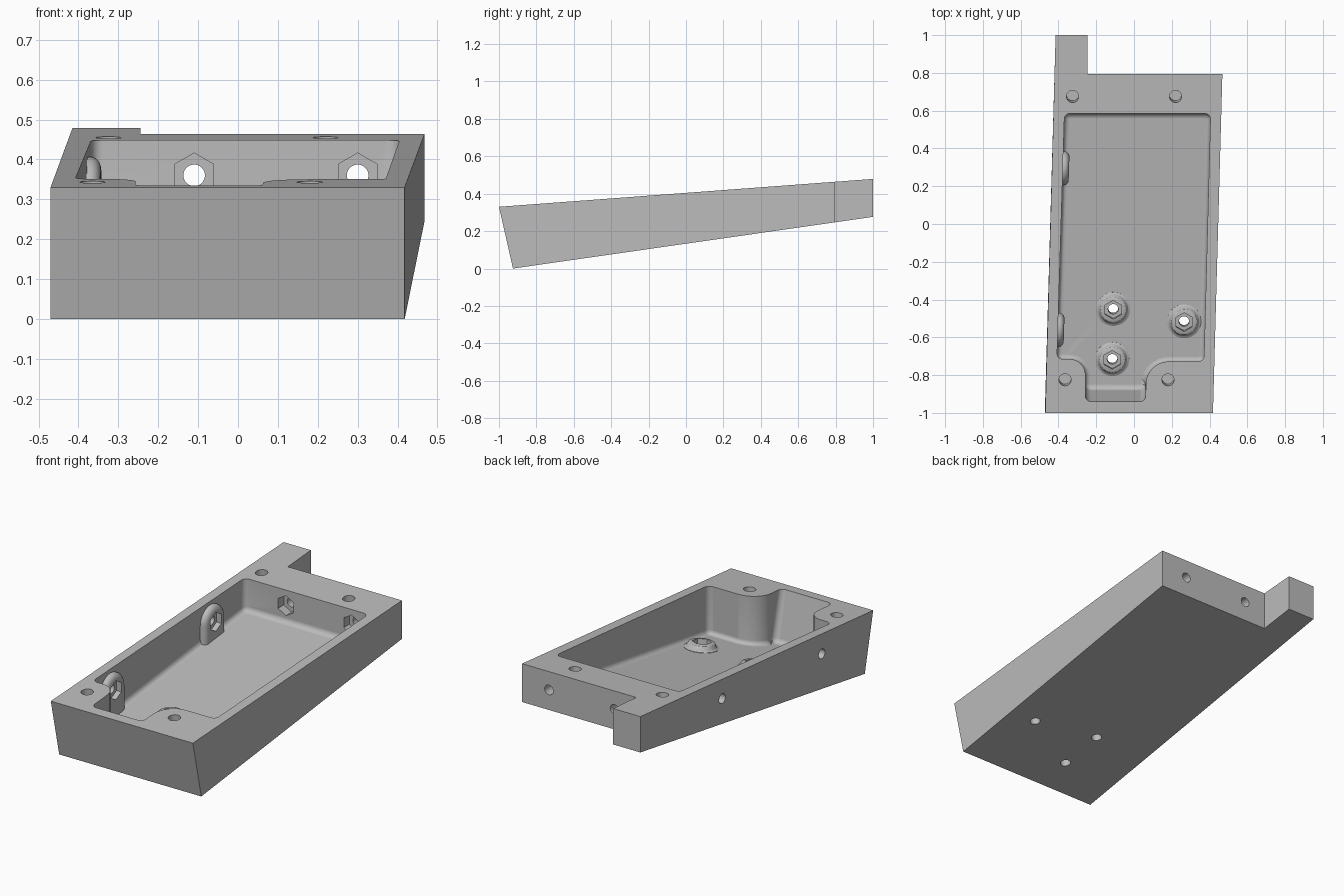
import bpy, bmesh, math
from mathutils import Vector, Matrix

if "Cube" in bpy.data.objects:
    bpy.data.objects.remove(bpy.data.objects["Cube"], do_unlink=True)

TOP_SLOPE, BASE_SLOPE, FLOOR = 0.0745, 0.1435, 0.05


def top_z(y):
    return 0.33 + TOP_SLOPE * (y + 1)


def base_z(y):
    return BASE_SLOPE * (y + 0.925)


def make_object(name, bm):
    bmesh.ops.recalc_face_normals(bm, faces=bm.faces[:])
    mesh = bpy.data.meshes.new(name)
    bm.to_mesh(mesh)
    bm.free()
    obj = bpy.data.objects.new(name, mesh)
    bpy.context.collection.objects.link(obj)
    return obj


def loft(name, rings, frame=Matrix(), bevel=0):
    """Skin a stack of 3D rings, cap both ends, optionally round the first rim."""
    bm = bmesh.new()
    loops = [[bm.verts.new(frame @ Vector(p)) for p in ring] for ring in rings]
    n = len(loops[0])
    for a, b in zip(loops, loops[1:]):
        for i in range(n):
            j = (i + 1) % n
            bm.faces.new((a[i], a[j], b[j], b[i]))
    first = bm.faces.new(loops[0])
    bm.faces.new(loops[-1])
    if bevel:
        bmesh.ops.recalc_face_normals(bm, faces=bm.faces[:])
        bmesh.ops.bevel(bm, geom=list(first.edges), offset=bevel, segments=5,
                        profile=0.5, affect='EDGES')
    return make_object(name, bm)


def rounded(corners, steps=8):
    """Polygon with a fillet radius at each corner."""
    out = []
    for i, (x, y, r) in enumerate(corners):
        p = Vector((x, y))
        u = (Vector(corners[i - 1][:2]) - p).normalized()
        v = (Vector(corners[(i + 1) % len(corners)][:2]) - p).normalized()
        half = u.angle(v) / 2
        centre = p + (u + v).normalized() * (r / math.sin(half))
        reach = r / math.tan(half)
        a, b = p + u * reach - centre, p + v * reach - centre
        sweep = b.angle_signed(a)
        for k in range(steps + 1):
            out.append(centre + Matrix.Rotation(sweep * k / steps, 2) @ a)
    return out


def circle(r, h, n=40, turn=0.0):
    return [(r * math.cos(turn + math.tau * i / n),
             r * math.sin(turn + math.tau * i / n), h) for i in range(n)]


def arch(r, h, drop, n=20):
    arc = [(r * math.cos(math.pi * i / n), r * math.sin(math.pi * i / n), h)
           for i in range(n + 1)]
    return arc + [(-r, -drop, h), (r, -drop, h)]


def frame_at(loc, normal, up):
    z = Vector(normal).normalized()
    x = Vector(up).cross(z).normalized()
    rot = Matrix((x, z.cross(x), z)).transposed().to_4x4()
    return Matrix.Translation(loc) @ rot


# Wedge-shaped body with a corner tab
outline = [(-0.47, -1), (0.418, -1), (0.468, 0.795),
           (-0.245, 0.795), (-0.245, 1), (-0.415, 1)]
low = [(x, max(y, -0.925)) for x, y in outline]
body = loft("tray_body", [[(x, y, base_z(y)) for x, y in low],
                          [(x, y, top_z(y)) for x, y in outline]])


def combine(tool, operation):
    mod = body.modifiers.new("combine", 'BOOLEAN')
    mod.operation, mod.solver, mod.object = operation, 'EXACT', tool
    bpy.context.view_layer.objects.active = body
    bpy.ops.object.modifier_apply(modifier=mod.name)
    bpy.data.objects.remove(tool, do_unlink=True)


# Pocket with filleted floor, leaning front wall and two corner posts
pocket = rounded([(-0.257, -0.94, 0.03), (0.061, -0.94, 0.03),
                  (0.065, -0.728, 0.12), (0.37, -0.728, 0.03),
                  (0.405, 0.585, 0.03), (-0.368, 0.585, 0.03),
                  (-0.408, -0.715, 0.03), (-0.257, -0.715, 0.085)])


def lean(p, amount):
    return p.y + (amount if p.y < -0.9 else 0)


pocket_low = [(p.x, lean(p, 0.065), base_z(lean(p, 0.065)) + FLOOR) for p in pocket]
pocket_high = [(p.x, lean(p, -0.012), top_z(p.y) + 0.05) for p in pocket]
combine(loft("pocket_cutter", [pocket_low, pocket_high], bevel=0.025), 'DIFFERENCE')


def drill(frame, start, length, r=0.027):
    combine(loft("drill", [circle(r, start - length), circle(r, start)], frame),
            'DIFFERENCE')


def nut_recess(frame, face, depth, r=0.053):
    ring = [circle(r, h, 6, math.pi / 2) for h in (face - depth, face + 0.02)]
    combine(loft("nut_cutter", ring, frame), 'DIFFERENCE')


# Floor bosses with nut recesses and through holes
floor_profile = [(0.09, -0.02), (0.09, 0.002), (0.079, 0.008), (0.074, 0.018),
                 (0.068, 0.028), (0.058, 0.033)]
for x, y in [(-0.11, -0.45), (-0.115, -0.715), (0.265, -0.515)]:
    f = frame_at((x, y, base_z(y) + FLOOR), (0, -BASE_SLOPE, 1), (0, 1, 0))
    combine(loft("floor_boss", [circle(r, h) for r, h in floor_profile], f), 'UNION')
    nut_recess(f, 0.033, 0.03, 0.05)
    drill(f, 0.04, 0.14)

# Arched bosses on the side wall
wall_profile = [(0.09, -0.02), (0.09, 0.01), (0.086, 0.02), (0.078, 0.028), (0.066, 0.033)]
for y, z in [(0.295, 0.317), (-0.56, 0.25)]:
    f = frame_at((-0.386 + 0.0308 * y, y, z), (1, -0.031, 0), (0, 0, 1))
    drop = z - base_z(y) - FLOOR + 0.015
    combine(loft("wall_boss", [arch(r, h, drop) for r, h in wall_profile], f), 'UNION')
    nut_recess(f, 0.033, 0.03)
    drill(f, 0.04, 0.16)

# Nut recesses and holes through the thick back wall
for x in (-0.11, 0.30):
    f = frame_at((x, 0.585, 0.36), (0, -1, 0), (0, 0, 1))
    nut_recess(f, 0, 0.05, 0.056)
    drill(f, 0.02, 0.3)

# Blind screw holes in the rim
for x, y in [(-0.325, 0.675), (0.22, 0.675), (-0.365, -0.825), (0.18, -0.825)]:
    f = frame_at((x, y, top_z(y)), (0, -TOP_SLOPE, 1), (0, 1, 0))
    drill(f, 0.02, 0.15, 0.032)

# Single grey material
grey = bpy.data.materials.new("plain_grey")
grey.use_nodes = True
colour = (0.5, 0.5, 0.5, 1)
grey.diffuse_color = colour
grey.node_tree.nodes["Principled BSDF"].inputs["Base Color"].default_value = colour
body.data.materials.clear()
body.data.materials.append(grey)

# Smooth fillets and holes, flat large faces
bpy.ops.object.select_all(action='DESELECT')
body.select_set(True)
bpy.context.view_layer.objects.active = body
bpy.ops.object.shade_smooth_by_angle(angle=math.radians(32))
for poly in body.data.polygons:
    poly.material_index = 0
    if poly.area > 0.03:
        poly.use_smooth = False
